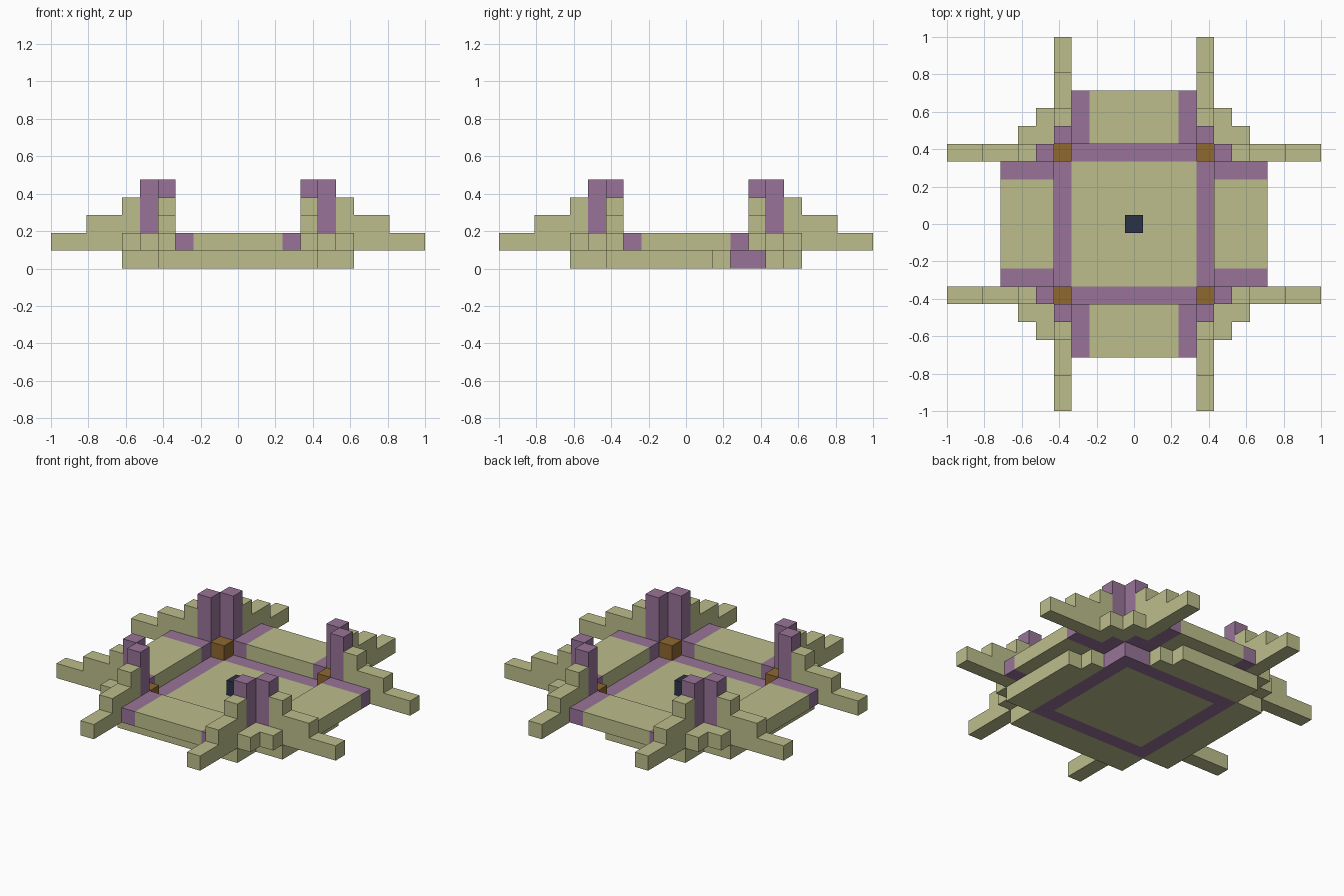
import bpy
import bmesh
from mathutils import Vector

cube = bpy.data.objects.get("Cube")
if cube:
    bpy.data.objects.remove(cube, do_unlink=True)

U = 2 / 21  # one block


def material(name, rgb):
    lin = [(c / 255 / 12.92) if c < 11 else ((c / 255 + 0.055) / 1.055) ** 2.4 for c in rgb]
    m = bpy.data.materials.new(name)
    m.use_nodes = True
    m.diffuse_color = (*lin, 1)
    m.node_tree.nodes["Principled BSDF"].inputs["Base Color"].default_value = (*lin, 1)
    return m


SAND = material("pale_olive", (188, 190, 139))
PURPLE = material("muted_purple", (152, 116, 152))
BROWN = material("brown", (141, 104, 48))
NAVY = material("dark_navy", (42, 52, 70))


def prism(name, points, low, high, mat, upright=False, sx=1, sy=1, swap=False):
    """Extrude an outline given in blocks: plan outline along z, or upright outline along y."""
    bm = bmesh.new()

    def vert(a, b, c):
        x, y, z = (a, c, b) if upright else (a, b, c)
        if swap:
            x, y = y, x
        return bm.verts.new(Vector((x * sx, y * sy, z)) * U)

    bottom = [vert(a, b, low) for a, b in points]
    top = [vert(a, b, high) for a, b in points]
    bm.faces.new(bottom)
    bm.faces.new(top)
    n = len(points)
    for i in range(n):
        j = (i + 1) % n
        bm.faces.new((bottom[i], bottom[j], top[j], top[i]))
    bmesh.ops.recalc_face_normals(bm, faces=bm.faces)
    mesh = bpy.data.meshes.new(name)
    bm.to_mesh(mesh)
    bm.free()
    mesh.materials.append(mat)
    obj = bpy.data.objects.new(name, mesh)
    bpy.context.collection.objects.link(obj)
    return obj


def box(name, x0, x1, y0, y1, z0, z1, mat, **place):
    return prism(name, [(x0, y0), (x1, y0), (x1, y1), (x0, y1)], z0, z1, mat, **place)


# Sunken floor and central block
box("floor", -3.5, 3.5, -3.5, 3.5, 0, 1, SAND)
box("centre_block", -.5, .5, -.5, .5, 1, 2, NAVY)

# Base wings: two whole ones, two with a stepped notch at the shared corner
whole = [(4.5, -4.5), (6.5, -4.5), (6.5, 4.5), (4.5, 4.5)]
notched = [(4.5, -4.5), (6.5, -4.5), (6.5, 1.5), (5.5, 1.5), (5.5, 2.5), (4.5, 2.5)]

for swap, axis in ((False, "x"), (True, "y")):
    for s, side in ((1, "plus"), (-1, "minus")):
        tag = f"{side}_{axis}"
        place = dict(swap=swap, sx=1 if swap else s, sy=s if swap else 1)
        # Purple floor border; the x pair fills the corners
        end = 3.5 if swap else 4.5
        box("floor_border_" + tag, 3.5, 4.5, -end, end, 0, 1, PURPLE, **place)
        prism("base_wing_" + tag, notched if s > 0 else whole, 0, 1, SAND, **place)
        # Raised platform with purple edges
        box("platform_" + tag, 4.5, 7.5, -2.5, 2.5, 1, 2, SAND, **place)
        box("platform_edge_a_" + tag, 4.5, 7.5, 2.5, 3.5, 1, 2, PURPLE, **place)
        box("platform_edge_b_" + tag, 4.5, 7.5, -3.5, -2.5, 1, 2, PURPLE, **place)

# Corner towers
steps = [(5.5, 1), (10.5, 1), (10.5, 2), (8.5, 2), (8.5, 3), (6.5, 3), (6.5, 4), (5.5, 4)]
foot = [(4.5, 4.5), (6.5, 4.5), (6.5, 5.5), (5.5, 5.5), (5.5, 6.5), (4.5, 6.5)]

for sx, side in ((1, "left"), (-1, "right")):
    for sy, end in ((-1, "front"), (1, "back")):
        tag = f"{end}_{side}"
        place = dict(sx=sx, sy=sy)
        box("corner_block_" + tag, 3.5, 4.5, 3.5, 4.5, 1, 2, BROWN, **place)
        prism("corner_foot_" + tag, foot, 1, 2, SAND, **place)
        for swap, kind in ((False, "side"), (True, "end")):
            box(f"{kind}_pillar_{tag}", 4.5, 5.5, 3.5, 4.5, 1, 5, PURPLE, swap=swap, **place)
            prism(f"{kind}_stepped_arm_{tag}", steps, 3.5, 4.5, SAND, upright=True, swap=swap, **place)
